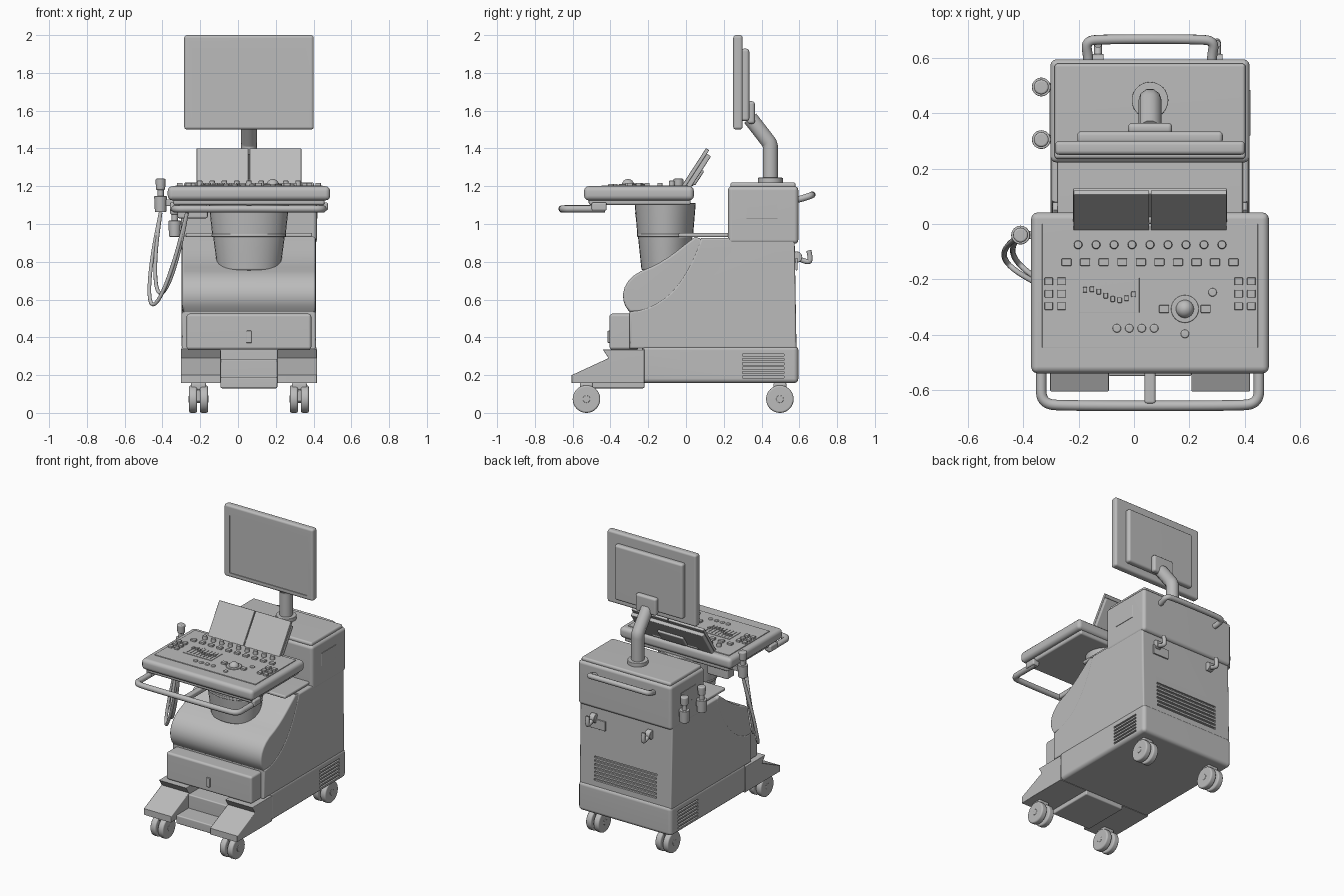
import bpy, bmesh, math
from mathutils import Matrix, Vector
from mathutils.geometry import interpolate_bezier

if "Cube" in bpy.data.objects:
    bpy.data.objects.remove(bpy.data.objects["Cube"], do_unlink=True)

GREY = (.5, .5, .5, 1)
mat = bpy.data.materials.new("light grey")
mat.use_nodes = True
mat.diffuse_color = GREY
mat.node_tree.nodes["Principled BSDF"].inputs["Base Color"].default_value = GREY

C = .058           # x of the cart's centre line
HALF = .36         # half width of the cart
DECK = 1.2         # height of the console surface
SIDES = {"right": -1, "left": 1}
SIDEWAYS = Matrix.Rotation(math.pi / 2, 4, 'Y')
parts = []


def finish(name, bm):
    bmesh.ops.recalc_face_normals(bm, faces=bm.faces)
    mesh = bpy.data.meshes.new(name)
    bm.to_mesh(mesh)
    bm.free()
    ob = bpy.data.objects.new(name, mesh)
    bpy.context.collection.objects.link(ob)
    mesh.materials.append(mat)
    parts.append(ob)
    return ob


def round_edges(bm, edges, width):
    if width:
        bmesh.ops.bevel(bm, geom=edges, offset=width, segments=3, profile=.5, affect='EDGES')


def add_block(bm, half, y, z, x):
    """Block centred on x, spanning the y and z ranges."""
    middle = Vector((x, sum(y) / 2, sum(z) / 2))
    size = (half * 2, y[1] - y[0], z[1] - z[0], 1)
    bmesh.ops.create_cube(bm, size=1, matrix=Matrix.Translation(middle) @ Matrix.Diagonal(size))


def box(name, half, y, z, bevel=.015, x=C):
    bm = bmesh.new()
    add_block(bm, half, y, z, x)
    round_edges(bm, bm.edges[:], bevel)
    return finish(name, bm)


def pad(name, x, y, width, depth, rise, base=DECK, bevel=.003):
    """Small raised block standing on a surface."""
    return box(name, width / 2, (y - depth / 2, y + depth / 2), (base, base + rise), bevel, x)


def prism(name, outline, half, bevel, x=C):
    """Extrude a (y, z) outline across x, rounding the two end rims."""
    bm = bmesh.new()
    face = bm.faces.new([bm.verts.new((x - half, y, z)) for y, z in outline])
    new = bmesh.ops.extrude_face_region(bm, geom=[face])["geom"]
    moved = [v for v in new if isinstance(v, bmesh.types.BMVert)]
    bmesh.ops.translate(bm, verts=moved, vec=(half * 2, 0, 0))
    rims = [e for e in bm.edges if abs(e.verts[0].co.x - e.verts[1].co.x) < half]
    round_edges(bm, rims, bevel)
    return finish(name, bm)


def can(name, centre, radius, height, top=None, bevel=.004, turn=Matrix.Identity(4)):
    """Round solid, tapered when a top radius is given."""
    bm = bmesh.new()
    bmesh.ops.create_cone(bm, cap_ends=True, segments=32, radius1=radius, radius2=top or radius, depth=height)
    round_edges(bm, [e for e in bm.edges if any(len(f.verts) > 4 for f in e.link_faces)], bevel)
    bm.transform(Matrix.Translation(centre) @ turn)
    return finish(name, bm)


def tube(name, points, radius):
    curve = bpy.data.curves.new(name, 'CURVE')
    curve.dimensions = '3D'
    curve.bevel_depth, curve.bevel_resolution, curve.use_fill_caps = radius, 3, True
    spline = curve.splines.new('NURBS')
    spline.points.add(len(points) - 1)
    for p, co in zip(spline.points, points):
        p.co = (*co, 1)
    spline.order_u, spline.use_endpoint_u, spline.resolution_u = 3, True, 8
    ob = bpy.data.objects.new(name, curve)
    bpy.context.collection.objects.link(ob)
    curve.materials.append(mat)
    bpy.ops.object.select_all(action='DESELECT')
    ob.select_set(True)
    bpy.context.view_layer.objects.active = ob
    bpy.ops.object.convert(target='MESH')
    parts.append(bpy.context.view_layer.objects.active)


def bow(name, half_path, radius):
    """Tube mirrored about the centre line."""
    left = [(C + x, y, z) for x, y, z in half_path]
    right = [(C - x, y, z) for x, y, z in reversed(half_path)]
    tube(name, left + right, radius)


def cut(target, blocks):
    bm = bmesh.new()
    for block in blocks:
        add_block(bm, *block)
    cutter = finish("cutter", bm)
    parts.remove(cutter)
    mod = target.modifiers.new("cut", 'BOOLEAN')
    mod.operation, mod.solver, mod.object = 'DIFFERENCE', 'EXACT', cutter
    bpy.context.view_layer.objects.active = target
    bpy.ops.object.modifier_apply(modifier=mod.name)
    bpy.data.objects.remove(cutter, do_unlink=True)


def slots(bottom, count, pitch):
    """Height ranges of evenly stacked vent slots."""
    return [(bottom + pitch * i, bottom + pitch * (i + .5)) for i in range(count)]


# Base skirt with vents in both flanks
base = box("base", HALF, (-.235, .595), (.157, .357), .025)
cut(base, [(.012, (.3, .52), z, C + s * HALF) for s in SIDES.values() for z in slots(.185, 6, .023)])

# Front feet and the step between them
foot = [(-.22, .157), (-.605, .157), (-.605, .2), (-.41, .29), (-.44, .335), (-.22, .335)]
for side, s in SIDES.items():
    prism(side + "_foot", foot, .106, .005, C + s * .255)
box("step", .15, (-.55, -.22), (.13, .19), .008)
box("step_riser", .15, (-.42, -.2), (.18, .285), .008)

# Twin wheel casters
for side, s in SIDES.items():
    x = C + s * .267
    for end, y in (("front", -.527), ("rear", .497)):
        name = f"{end}_{side}_"
        for way in SIDES.values():
            can(name + "wheel", (x + way * .029, y, .073), .073, .042, bevel=.01, turn=SIDEWAYS)
        can(name + "axle", (x, y, .073), .02, .104, turn=SIDEWAYS)
        can(name + "stem", (x, y, .11), .022, .1)
        pad(name + "caster_cover", x, y, .08, .07, .04, .12, .01)

# Main cabinet, rear vents and the curved front fairing
sweep = interpolate_bezier((-.3, .535), (-.1, .56), (0, .7), (.08, .927), 12)
cabinet = prism("cabinet", [(-.3, .34), *sweep, (.575, .927), (.585, .34)], HALF - .004, .012)
cut(cabinet, [(.24, (.57, .65), z, C) for z in slots(.39, 7, .026)])
nose = interpolate_bezier((-.3, .535), (-.36, .6), (-.34, .7), (-.24, .75), 8)
slope = interpolate_bezier((-.24, .75), (-.1, .8), (-.04, .87), (.05, .933), 8)
prism("front_fairing", [*nose, *slope[1:], (.13, .9), (.13, .6), (0, .535)], HALF - .007, .012)

# Drawer with handle
box("drawer", .33, (-.405, -.25), (.335, .525))
box("drawer_handle", .014, (-.415, -.4), (.37, .435), .005)

# Upper housing, lid, access panels and shelf
box("upper_housing", HALF, (.222, .595), (.895, DECK), .022)
box("housing_lid", .345, (.235, .58), (1.19, 1.22), .012)
for side, s in SIDES.items():
    box(side + "_access_panel", .003, (.32, .485), (1.03, 1.12), .001, C + s * HALF)
box("shelf", .335, (-.04, .235), (.93, .952), .008)

# Rear push handle, cable hooks and plate
bow("rear_handle", [(.223, .58, 1.13), (.223, .6, 1.13), (.233, .66, 1.15), (.18, .668, 1.155)], .018)
for x in (.3, -.13):
    can("hook_mount", (x, .585, .825), .03, .04, turn=SIDEWAYS)
    tube("cable_hook", [(x, .58, .825), (x, .65, .79), (x, .66, .82), (x, .65, .86)], .014)
box("rear_plate", .06, (.58, .59), (.755, .82), .002, .27)

# Monitor on a cranked arm
monitor = box("monitor", .343, (.25, .3), (1.5, 2))
cut(monitor, [(.3, (.2, .256), (1.53, 1.93), C)])
box("monitor_back", .263, (.29, .335), (1.545, 1.928))
box("monitor_bracket", .08, (.325, .365), (1.53, 1.65))
tube("monitor_arm", [(C, .34, 1.56), (C, .43, 1.445), (C, .447, 1.42), (C, .447, 1.38), (C, .447, DECK)], .042)
can("arm_base", (C, .447, 1.23), .066, .03)

# Console on its tapered oval pedestal
box("console", .43, (-.54, .042), (1.125, DECK), .025)
box("console_underside", .4, (-.515, .025), (1.1, 1.14), .012)
box("console_top_plate", .39, (-.447, 0), (DECK - .005, DECK + .005), .002)
oval = Matrix.Diagonal((1, .76, 1, 1))
can("pedestal_lower", (C, -.11, .845), .165, .18, .19, .01, oval)
can("pedestal_rim", (C, -.11, .94), .197, .015, turn=oval)
can("pedestal_upper", (C, -.11, 1.02), .193, .18, .213, turn=oval)

# Front grab handle
bow("front_handle", [(.393, -.43, 1.08), (.393, -.56, 1.08), (.393, -.65, 1.08), (.3, -.657, 1.08)], .019)
box("handle_strut", .02, (-.65, -.45), (1.065, 1.1), .01)
for side, s in SIDES.items():
    box(side + "_handle_mount", .025, (-.5, -.42), (1.07, 1.115), .01, C + s * .393)

# Tilted twin touch display
display = [box("touch_frame", .278, (.016, .042), (.015, .215), .006),
           box("touch_rear_cover", .1, (.035, .055), (.04, .13), .008)]
for side, s in SIDES.items():
    display.append(box(side + "_touch_screen", .137, (-.004, .016), (0, .238), .003, C + s * .14))
tilt = Matrix.Translation((0, -.02, DECK)) @ Matrix.Rotation(-math.radians(33), 4, 'X')
for ob in display:
    ob.data.transform(tilt)
box("touch_foot", HALF / 2, (0, .04), (DECK, DECK + .04), .01)


def knob(x, y, rise=.03):
    can("knob", (x, y, DECK + rise / 2), .016, rise, .014)


# Keys and knobs in rows
for i in range(9):
    knob(C + .065 * (i - 4), -.075)
for i in range(10):
    pad("function_key", C + .067 * (i - 4.5), -.138, .036, .026, .018)
for s in SIDES.values():
    for column in (.32, .366):
        for row in range(3):
            pad("side_key", C + s * column, -.207 - .045 * row, .03, .028, .018)
for i in range(4):
    knob(.045 * i - .062, -.377, .012)

# Trackball with its neighbours
x, y = .184, -.307
can("trackball_ring", (x, y, DECK), .05, .022)
bm = bmesh.new()
bmesh.ops.create_uvsphere(bm, u_segments=24, v_segments=16, radius=.033,
                          matrix=Matrix.Translation((x, y, DECK + .005)))
finish("trackball", bm)
for s in SIDES.values():
    pad("trackball_key", x + s * .075, y, .036, .028, .018)
knob(x, y - .09, .012)
knob(x + .1, y + .06, .012)

# Slider bank
pad("slider_panel", -.09, -.258, .218, .127, .008, bevel=.001)
for i in range(8):
    x = .025 * i - .177
    pad("slider_slot", x, -.258, .004, .095, .011, bevel=0)
    pad("slider_cap", x, -.255 + .02 * math.cos(.75 * i - .5), .016, .02, .018)

# Probes in cups on the right flank
for x, y, z in ((-.335, .495, .975), (-.335, .305, .975), (-.41, -.04, 1.105)):
    place = Vector((x, y, z))
    can("probe_cup", place, .03, .085, .034)
    can("probe_neck", place + Vector((0, 0, .06)), .017, .06)
    can("probe_head", place + Vector((0, 0, .105)), .024, .06, .027, .008)
    pad("cup_bracket", x + .05, y, .08, .03, .035, z - .01, .005)
box("holder_arm", .08, (-.08, 0), (1.03, 1.1), .01, -.24)

# Hanging probe cables
for name, drop, bulge in (("outer_cable", .49, .11), ("inner_cable", .43, .07)):
    turns = [math.pi * i / 12 for i in range(13)]
    tube(name, [(-.34 - .07 * math.cos(a) - bulge * math.sin(a), -.04 - .07 * a,
                 1.06 - drop * math.sin(a)) for a in turns], .01)

# Smooth shading with crisp edges and even panels
bpy.ops.object.select_all(action='DESELECT')
for ob in parts:
    ob.select_set(True)
bpy.context.view_layer.objects.active = parts[0]
bpy.ops.object.shade_smooth_by_angle(angle=math.radians(40))
for ob in parts:
    ob.modifiers.new("even panels", 'WEIGHTED_NORMAL').keep_sharp = True
